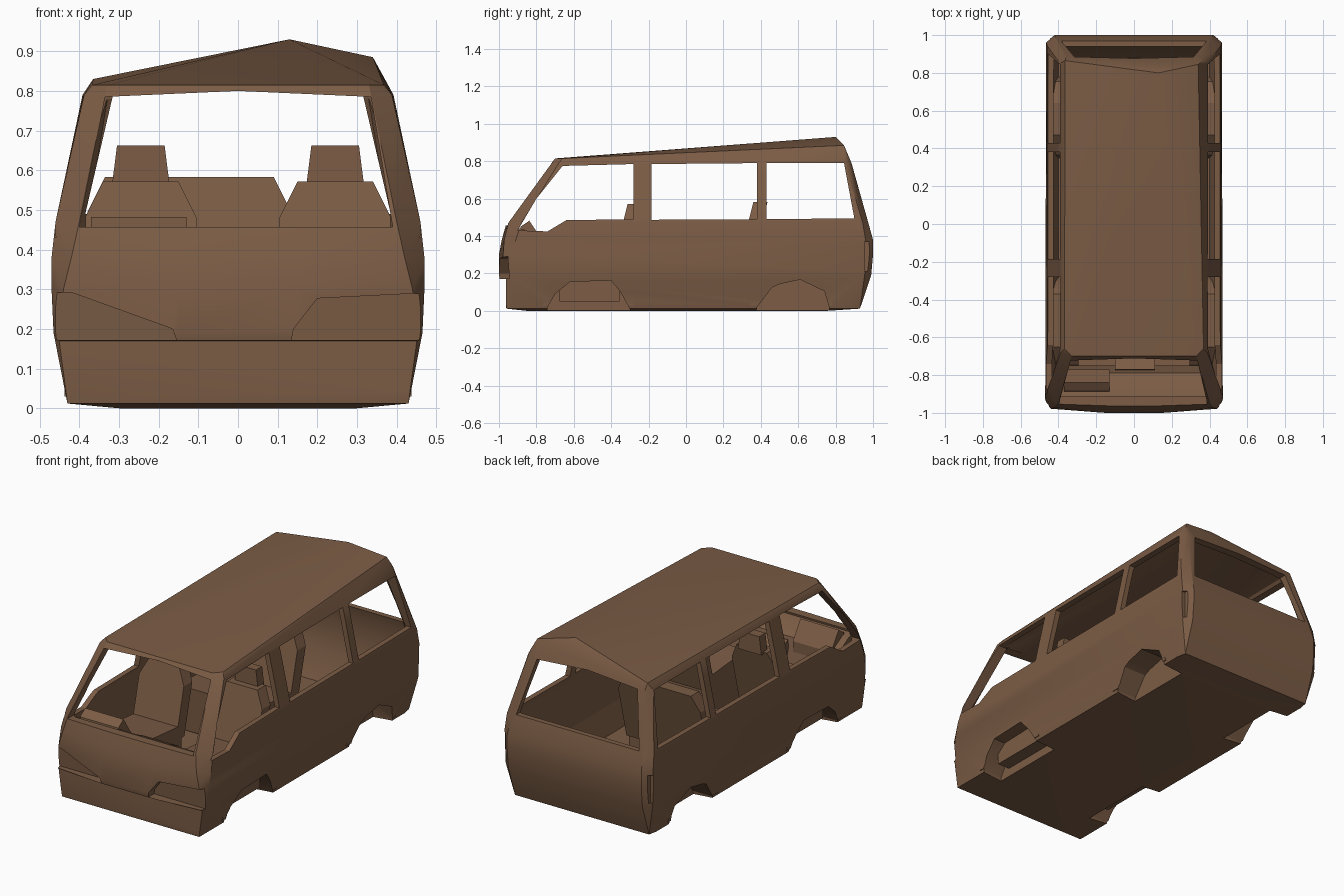
import bpy, bmesh, math
from mathutils import Vector

if "Cube" in bpy.data.objects:
    bpy.data.objects.remove(bpy.data.objects["Cube"])

brown = bpy.data.materials.new("brown")
brown.diffuse_color = (0.2, 0.108, 0.06, 1)
brown.use_nodes = True
brown.node_tree.nodes["Principled BSDF"].inputs["Base Color"].default_value = brown.diffuse_color


def finish(name, bm):
    bmesh.ops.recalc_face_normals(bm, faces=bm.faces)
    me = bpy.data.meshes.new(name)
    bm.to_mesh(me)
    bm.free()
    ob = bpy.data.objects.new(name, me)
    me.materials.append(brown)
    bpy.context.collection.objects.link(ob)
    return ob


def hull(name, pts):
    bm = bmesh.new()
    for p in pts:
        bm.verts.new(p)
    res = bmesh.ops.convex_hull(bm, input=bm.verts)
    junk = {g for g in res["geom_interior"] + res["geom_unused"]
            if isinstance(g, bmesh.types.BMVert)}
    bmesh.ops.delete(bm, geom=list(junk), context='VERTS')
    bmesh.ops.dissolve_limit(bm, angle_limit=math.radians(0.5),
                             verts=bm.verts, edges=bm.edges)
    return finish(name, bm)


def prism(name, pts, axis, a, b, shift=None):
    """Extrude a 2D outline along x, y or z from a to b."""
    place = {'x': lambda p, t: (t, p[0], p[1]),
             'y': lambda p, t: (p[0], t, p[1]),
             'z': lambda p, t: (p[0], p[1], t)}[axis]
    bm = bmesh.new()
    lo = [bm.verts.new(place(p, a)) for p in pts]
    hi = [bm.verts.new(place(p, b)) for p in pts]
    bm.faces.new(lo)
    bm.faces.new(hi)
    n = len(pts)
    for i in range(n):
        bm.faces.new((lo[i], lo[(i + 1) % n], hi[(i + 1) % n], hi[i]))
    if shift:
        for v in bm.verts:
            v.co += Vector(shift(v.co))
    return finish(name, bm)


def combine(ob, tool, operation='DIFFERENCE'):
    m = ob.modifiers.new("combine", 'BOOLEAN')
    m.operation = operation
    m.solver = 'EXACT'
    m.object = tool
    bpy.context.view_layer.objects.active = ob
    bpy.ops.object.modifier_apply(modifier=m.name)
    bpy.data.objects.remove(tool, do_unlink=True)


def rings(levels):
    """Each level: z, then (x, y) corners mirrored in x."""
    return [(s * x, y, z) for z, *ps in levels for x, y in ps for s in (-1, 1)]


# Outer body: rings from sill to eaves, plus the lopsided rear roof edge
outer = rings([
    (0.0, (.30, -.85), (.30, .75)),
    (.012, (.43, -.96), (.43, .88), (.42, .93)),
    (.19, (.15, -1.0), (.45, -.972), (.465, -.93), (.42, .99), (.46, .955)),
    (.30, (.15, -1.0), (.44, -.978), (.47, -.93), (.42, 1.0), (.465, .965)),
    (.38, (.15, -.985), (.42, -.972), (.47, -.91), (.42, 1.0), (.465, .96)),
    (.47, (.10, -.96), (.40, -.95), (.46, -.88), (.41, .975), (.46, .945)),
    (.79, (.33, -.715), (.388, -.68), (.36, .885), (.392, .85)),
    (.815, (.33, -.70), (.368, -.66)),
    (.83, (.365, .865)),
]) + [(.13, .80, .93), (.34, .845, .885)]
body = hull("van_body", outer)

# Hollow cabin
inner = rings([
    (.045, (.39, -.92), (.40, -.88), (.38, .88), (.40, .85)),
    (.19, (.40, -.925), (.435, -.88), (.40, .95), (.435, .92)),
    (.36, (.40, -.935), (.44, -.88), (.40, .965), (.44, .925)),
    (.47, (.38, -.91), (.43, -.85), (.38, .945), (.43, .90)),
    (.775, (.31, -.68), (.36, -.64), (.33, .85), (.365, .81)),
    (.79, (.31, -.66), (.34, -.62)),
    (.805, (.335, .82)),
]) + [(.13, .77, .905), (.31, .80, .86)]
combine(body, hull("cabin_cutter", inner))

# Wheel arches with housings inside the cabin, and rear lamp slots
arches = [
    [(-.75, -.1), (-.74, .02), (-.70, .09), (-.62, .155), (-.40, .162),
     (-.35, .10), (-.30, .01), (-.29, -.1)],
    [(.36, -.1), (.38, .02), (.46, .125), (.50, .143), (.61, .167),
     (.74, .105), (.765, .02), (.77, -.1)],
]
for s in (-1, 1):
    for a in arches:
        y0, y1 = a[0][0] - .015, a[-1][0] + .015
        housing = [(y0, .03), (y0 + .02, .10), (a[3][0] - .03, .18),
                   (a[4][0] + .03, .185), (y1 - .03, .11), (y1, .03)]
        combine(body, prism("housing", housing, 'x', s * .295, s * .438), 'UNION')
        combine(body, prism("arch_cutter", a, 'x', s * .31, s * .6))
    combine(body, prism("rear_lamp_cutter", [(s * .445, .955), (s * .55, .955),
                        (s * .55, 1.1), (s * .445, 1.1)], 'z', .21, .37))

# Side windows, cut through both sides
side_windows = [
    [(-.90, .43), (-.80, .60), (-.66, .775), (-.28, .785), (-.28, .49),
     (-.64, .485), (-.74, .425)],
    [(-.185, .487), (.38, .49), (.38, .79), (-.185, .785)],
    [(.43, .49), (.90, .495), (.845, .79), (.43, .79)],
]
for w in side_windows:
    combine(body, prism("window_cutter", w, 'x', -1, 1))

# Windscreen and rear window
combine(body, prism("screen_cutter", [(-.40, .457), (.39, .457), (.335, .785),
                    (0, .80), (-.335, .785)], 'y', -1.2, -.5))
combine(body, prism("rear_cutter", [(-.385, .49), (.385, .49), (.315, .79),
                    (0, .81), (-.315, .79)], 'y', .7, 1.2))

# Flat bumper below the nose
combine(body, prism("bumper_cutter", [(-1.2, -.1), (-.962, -.1), (-.962, .17),
                    (-1.2, .18)], 'x', -1, 1))

# Headlight recesses: sloping ledge on the bumper, deepest at the bottom
slope = lambda c: (0, -.09 * max(0, c.z - .19) if c.y > -1.1 else -.02 * (c.z < .18), 0)
for outline in ([(-.55, .172), (-.155, .172), (-.165, .20), (-.42, .292), (-.55, .292)],
                [(.135, .172), (.55, .172), (.55, .295), (.46, .29), (.20, .277), (.14, .20)]):
    combine(body, prism("lamp_cutter", outline, 'y', -1.2, -.944, slope))

# Dashboard, instrument hood and centre console
prism("dashboard", [(-.925, .25), (-.925, .447), (-.87, .437), (-.79, .39), (-.75, .25)],
      'x', -.41, .41)
prism("instrument_hood", [(-.89, .40), (-.885, .45), (-.838, .482), (-.77, .38),
                          (-.77, .30)], 'x', -.37, -.13)
prism("centre_console", [(-.80, .05), (-.77, .38), (-.69, .34), (-.69, .05)],
      'x', -.10, .11)


# Seats: tapered leaning back and cushion
def seat(name, x0, x1, y, top):
    lean = lambda c: (0, (c.z - .20) * .25, 0)
    prism(name + "_back", [(x0, .20), (x1, .20), (x1, top - .09), (x1 - .045, top),
          (x0 + .045, top), (x0, top - .09)], 'y', y, y + .075, lean)
    prism(name + "_cushion", [(y - .27, .05), (y - .28, .30), (y + .05, .27),
          (y + .05, .05)], 'x', x0, x1)


for s, side in ((-1, "left"), (1, "right")):
    cx = s * .245
    seat(side + "_front_seat", cx - .14, cx + .14, -.405, .572)
    prism(side + "_headrest", [(cx - .073, .56), (cx + .073, .56), (cx + .06, .662),
          (cx - .06, .662)], 'y', -.275, -.22)
seat("second_row_bench", -.38, .135, .265, .583)

# Smooth shading with crisp edges
for ob in bpy.context.scene.objects:
    ob.select_set(True)
bpy.context.view_layer.objects.active = body
bpy.ops.object.shade_smooth_by_angle(angle=math.radians(22))
